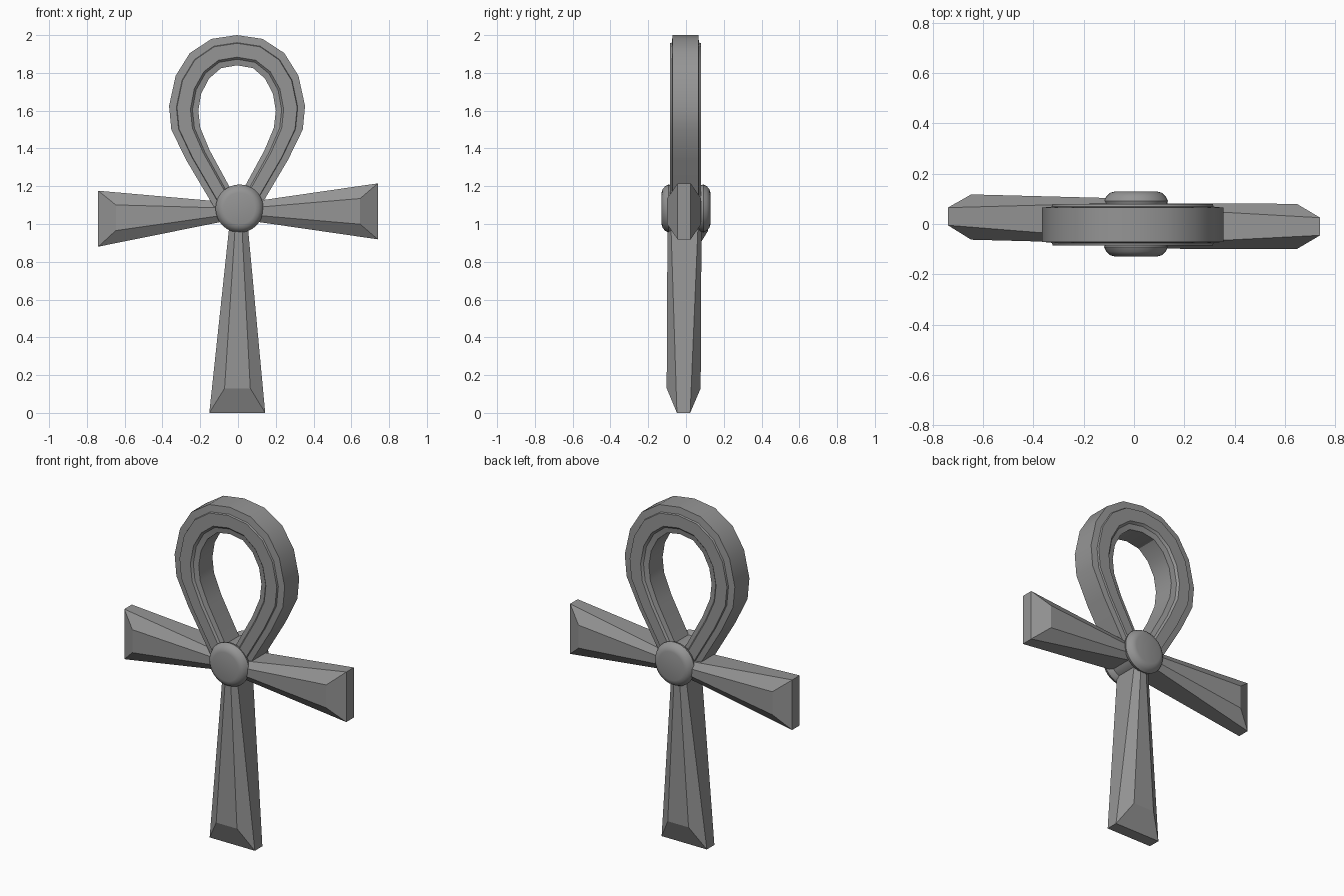
import bpy, bmesh, math
from mathutils import Vector

old = bpy.data.objects.get("Cube")
if old:
    bpy.data.objects.remove(old, do_unlink=True)

stone = bpy.data.materials.new("stone_grey")
stone.use_nodes = True
GREY = (0.3, 0.3, 0.3, 1)
stone.diffuse_color = GREY
stone.node_tree.nodes["Principled BSDF"].inputs["Base Color"].default_value = GREY


def skin(name, rings, angle=None, closed=False):
    """Bridge rings of equal point count and cap the open ends."""
    bm = bmesh.new()
    loops = [[bm.verts.new(p) for p in ring] for ring in rings]
    n = len(loops[0])
    for a, b in zip(loops, loops[1:]):
        for i in range(n):
            j = (i + 1) % n
            bm.faces.new((a[i], a[j], b[j], b[i]))
    bm.faces.new(loops[0])
    bm.faces.new(loops[-1])
    bmesh.ops.recalc_face_normals(bm, faces=bm.faces)
    mesh = bpy.data.meshes.new(name)
    bm.to_mesh(mesh)
    bm.free()
    mesh.materials.append(stone)
    obj = bpy.data.objects.new(name, mesh)
    bpy.context.collection.objects.link(obj)
    if angle:
        bpy.ops.object.select_all(action='DESELECT')
        obj.select_set(True)
        bpy.context.view_layer.objects.active = obj
        bpy.ops.object.shade_smooth_by_angle(angle=math.radians(angle))
    return obj


def arm(name, start, end, across, bevel):
    """Flared bar: an eight-sided section that opens out and is chamfered at its tip."""
    start, end, across = Vector(start), Vector(end), Vector(across)
    depth = Vector((0, 1, 0))
    along = (end - start).normalized()

    def ring(centre, wide, ridge, side, thick, back=0):
        pts = []
        for w, d, shift in ((wide, side, 0), (ridge, thick, back), (-ridge, thick, back), (-wide, side, 0),
                            (-wide, -side, 0), (-ridge, -thick, back), (ridge, -thick, back), (wide, -side, 0)):
            pts.append(centre + across * w + depth * d - along * shift)
        return pts

    # the tip is one flat wall, with the ridge plates stopping short of it
    base = ring(start, 0.048, 0.017, 0.072, 0.09)
    tip = ring(end, 0.148, 0.068, 0.035, 0.09, bevel)
    bm = bmesh.new()
    a = [bm.verts.new(p) for p in base]
    b = [bm.verts.new(p) for p in tip]
    for i in range(8):
        j = (i + 1) % 8
        if i in (0, 1, 2, 3, 4, 5, 6, 7):
            bm.faces.new((a[i], a[j], b[j], b[i]))
    bm.faces.new(a)
    bm.faces.new((b[0], b[3], b[4], b[7]))
    bm.faces.new((b[0], b[1], b[2], b[3]))
    bm.faces.new((b[4], b[5], b[6], b[7]))
    bmesh.ops.recalc_face_normals(bm, faces=bm.faces)
    mesh = bpy.data.meshes.new(name)
    bm.to_mesh(mesh)
    bm.free()
    mesh.materials.append(stone)
    obj = bpy.data.objects.new(name, mesh)
    bpy.context.collection.objects.link(obj)


# Three flared arms
arm("left_arm", (0.05, -0.008, 1.067), (0.74, -0.01, 1.067), (0, 0, 1), 0.093)
arm("right_arm", (-0.05, 0.012, 1.067), (-0.74, 0.03, 1.028), (0, 0, 1), 0.093)
arm("lower_arm", (0.003, -0.008, 1.0), (-0.004, -0.013, 0), (1, 0, 0), 0.13)

# Teardrop loop: half outlines from the crown down to the hub
outer = [(0, 2.0), (.135, 1.98), (.25, 1.905), (.325, 1.785), (.36, 1.625), (.348, 1.5), (.27, 1.34), (.11, 1.07)]
inner = [(0, 1.84), (.085, 1.825), (.148, 1.77), (.19, 1.69), (.205, 1.6), (.195, 1.51), (.145, 1.39), (.02, 1.16)]
# band section: fraction from inner to outer edge, half depth
half = [(0, .064), (.2, .07), (.27, .082), (.73, .082), (.75, .072), (1, .068)]
section = half + [(t, -d) for t, d in reversed(half)]


def band_ring(o, i, sign):
    return [(sign * (i[0] + (o[0] - i[0]) * t) - 0.005, d - 0.003, i[1] + (o[1] - i[1]) * t)
            for t, d in section]


pairs = list(zip(outer, inner))
rings = [band_ring(o, i, -1) for o, i in reversed(pairs)] + [band_ring(o, i, 1) for o, i in pairs[1:]]
skin("loop", rings, 30)

# Round boss through the crossing, domed with a flat disc front and back
dome = [(.084, .129), (.103, .124), (.118, .11), (.127, .092), (.122, .075), (.108, .062)]
profile = dome + [(r, -d) for r, d in reversed(dome)]
skin("hub", [[(0.008 + r * math.cos(k * math.tau / 32), y, 1.082 + r * math.sin(k * math.tau / 32))
              for k in range(32)] for r, y in profile], 35)
